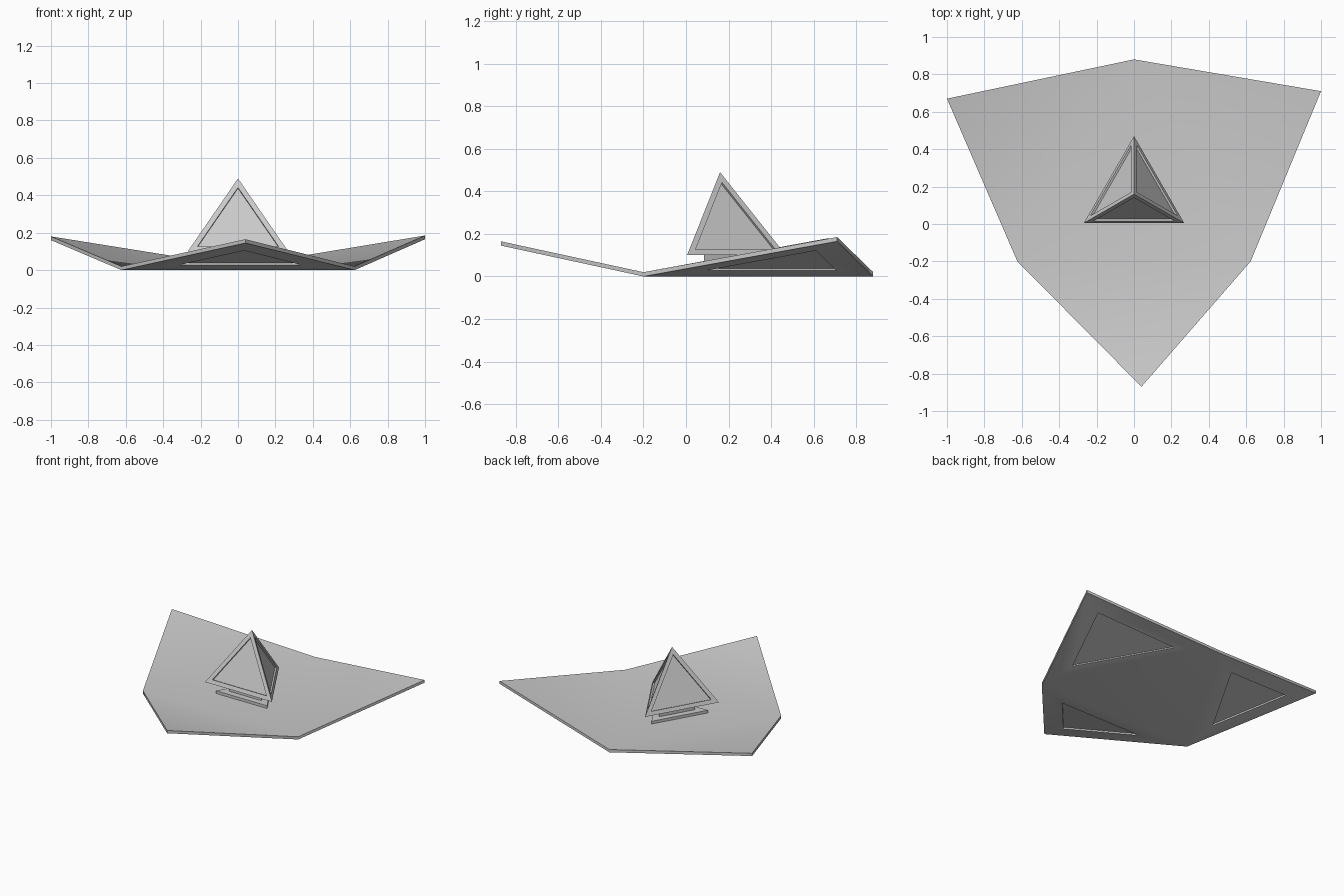
import bpy, bmesh
from math import sin, cos, radians

if "Cube" in bpy.data.objects:
    bpy.data.objects.remove(bpy.data.objects["Cube"])

CX, CY = 0.0, 0.16      # shared centre of the triangular parts


def make_object(name, bm):
    bmesh.ops.recalc_face_normals(bm, faces=bm.faces[:])
    me = bpy.data.meshes.new(name)
    bm.to_mesh(me)
    bm.free()
    ob = bpy.data.objects.new(name, me)
    bpy.context.collection.objects.link(ob)
    return ob


def triangle(radius):
    """Equilateral triangle, one corner towards the back."""
    return [(CX + radius * cos(radians(a)), CY + radius * sin(radians(a)))
            for a in (90, 210, 330)]


def recess(bm, faces, margin, depth):
    bmesh.ops.recalc_face_normals(bm, faces=bm.faces[:])
    bmesh.ops.inset_individual(bm, faces=faces, thickness=margin, use_even_offset=True)
    bmesh.ops.inset_individual(bm, faces=faces, thickness=0.0002, depth=-depth)


def prism(name, radius, z0, z1):
    bm = bmesh.new()
    base = bm.faces.new([bm.verts.new((x, y, z0)) for x, y in triangle(radius)])
    top = bmesh.ops.extrude_face_region(bm, geom=[base], use_keep_orig=True)["geom"]
    bmesh.ops.translate(bm, vec=(0, 0, z1 - z0),
                        verts=[v for v in top if isinstance(v, bmesh.types.BMVert)])
    return make_object(name, bm)


# Folded plate: flat centre triangle with three raised flaps
bm = bmesh.new()
corners = [(x, y, 0) for x, y in triangle(0.72)]
tips = [(-1, 0.67, 0.16), (0.04, -0.87, 0.145), (1, 0.71, 0.165)]
T = 0.02
low = [bm.verts.new(p) for p in corners + tips]
high = [bm.verts.new((x, y, z + T)) for x, y, z in corners + tips]
flaps = []
for layer in (low, high):
    bm.faces.new(layer[:3])
    for i in range(3):
        f = bm.faces.new((layer[i], layer[3 + i], layer[(i + 1) % 3]))
        if layer is low:
            flaps.append(f)
rim = [0, 3, 1, 4, 2, 5]
for a, b in zip(rim, rim[1:] + rim[:1]):
    bm.faces.new((low[a], low[b], high[b], high[a]))
# Triangular recesses under the flaps
recess(bm, flaps, 0.13, 0.01)
plate = make_object("folded_plate", bm)
bpy.context.view_layer.objects.active = plate
plate.select_set(True)
bpy.ops.object.shade_smooth_by_angle(angle=radians(30))

# Stepped foot under the pyramid
prism("foot_slab", 0.236, T - 0.002, 0.04)
prism("foot_neck", 0.15, 0.038, 0.102)

# Floating pyramid with recessed sides
bm = bmesh.new()
base = [bm.verts.new((x, y, 0.10)) for x, y in triangle(0.31)]
apex = bm.verts.new((CX, CY, 0.49))
bm.faces.new(base)
sides = [bm.faces.new((base[i], base[(i + 1) % 3], apex)) for i in range(3)]
recess(bm, sides, 0.028, 0.012)
make_object("pyramid", bm)
